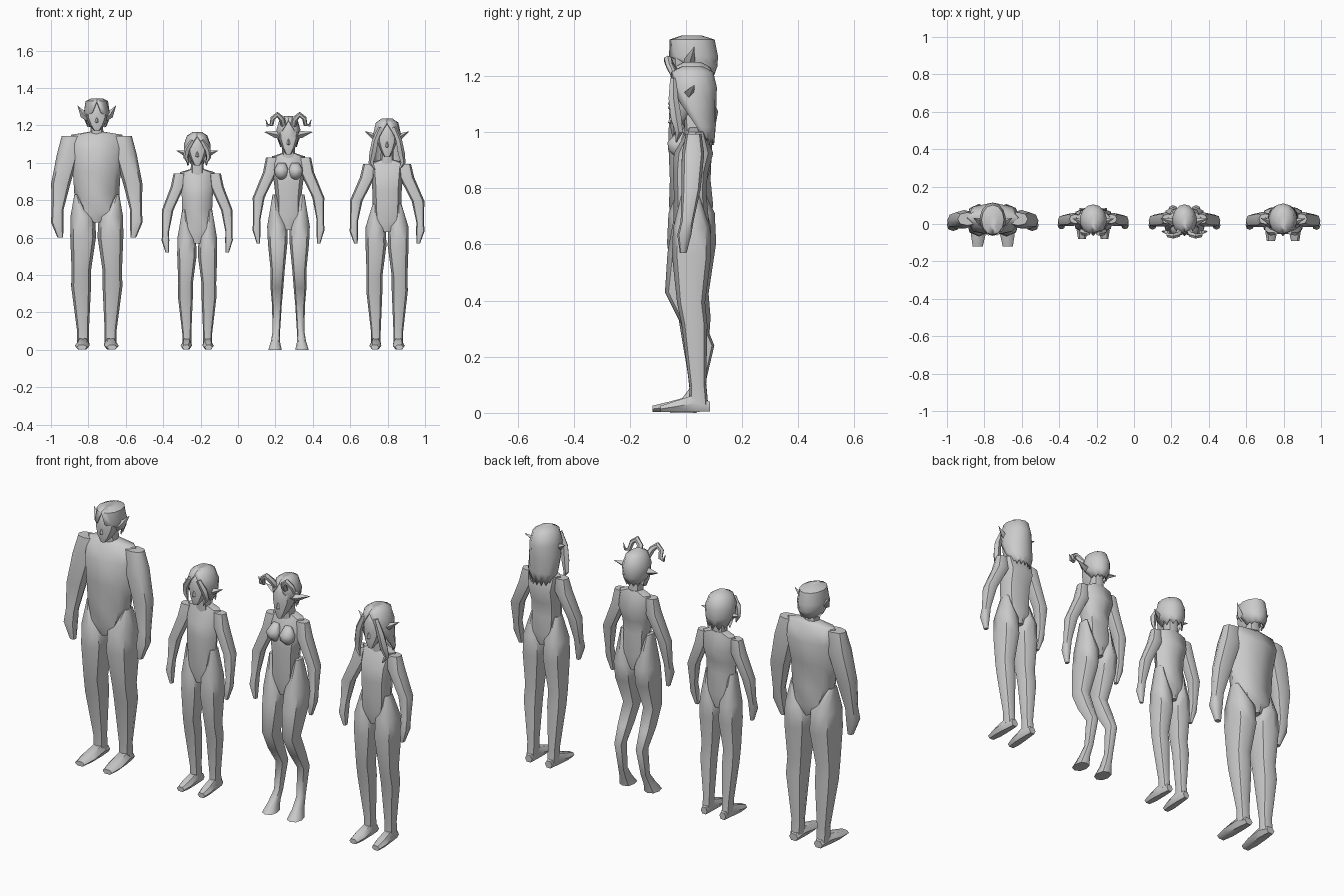
import bpy, bmesh, math
from mathutils import Vector


def mesh_object(name, verts, faces, location):
    bm = bmesh.new()
    vs = [bm.verts.new(v) for v in verts]
    for f in faces:
        bm.faces.new([vs[i] for i in f])
    bmesh.ops.recalc_face_normals(bm, faces=bm.faces)
    me = bpy.data.meshes.new(name)
    bm.to_mesh(me)
    bm.free()
    ob = bpy.data.objects.new(name, me)
    ob.location = location
    bpy.context.collection.objects.link(ob)
    return ob


def skin(name, rings, location):
    """Join closed rings of equal length and cap both ends."""
    n = len(rings[0])
    faces = [(k * n + i, k * n + (i + 1) % n, (k + 1) * n + (i + 1) % n, (k + 1) * n + i)
             for k in range(len(rings) - 1) for i in range(n)]
    faces += [list(range(n)), [(len(rings) - 1) * n + i for i in range(n)]]
    return mesh_object(name, [v for r in rings for v in r], faces, location)


def loft(name, sections, x0, n=8, axis='z', side=1, power=0.85):
    """Sections are (x, y, z, r1, r2), lying flat (axis z) or upright (axis y)."""
    rings = []
    for x, y, z, r1, r2 in sections:
        ring = []
        for i in range(n):
            a = 2 * math.pi * i / n
            u = math.copysign(abs(math.cos(a)) ** power, math.cos(a)) * r1
            v = math.copysign(abs(math.sin(a)) ** power, math.sin(a)) * r2
            ring.append((side * (x + u), y + v, z) if axis == 'z' else (side * (x + u), y, z + v))
        rings.append(ring)
    return skin(name, rings, (x0, 0, 0))


def tube(name, path, x0, n=5, side=1):
    """Tapered tube through points (x, y, z, radius)."""
    pts = [Vector(p[:3]) for p in path]
    rings = []
    for k, p in enumerate(pts):
        d = pts[min(k + 1, len(pts) - 1)] - pts[max(k - 1, 0)]
        u = d.cross(Vector((0, 1, 0))).normalized()
        w = d.cross(u).normalized()
        r = path[k][3]
        ring = [p + (u * math.cos(6.28319 * i / n) + w * math.sin(6.28319 * i / n)) * r for i in range(n)]
        rings.append([(side * v.x, v.y, v.z) for v in ring])
    return skin(name, rings, (x0, 0, 0))


def hair_shell(name, rings, x0, n=12, jag=0.02):
    """Shell open to the front: rings are (z, y, rx, ry, half opening in degrees)."""
    verts, faces = [], []
    for k, (z, y, rx, ry, gap) in enumerate(rings):
        for i in range(n + 1):
            g = math.radians(gap)
            a = -math.pi / 2 + g + (2 * math.pi - 2 * g) * i / n
            dz = jag * (i % 2) if k == len(rings) - 1 else 0
            verts.append((rx * math.cos(a), y + ry * math.sin(a), z + dz))
    m = n + 1
    for k in range(len(rings) - 1):
        faces += [(k * m + i, k * m + i + 1, (k + 1) * m + i + 1, (k + 1) * m + i) for i in range(n)]
    faces.append(list(range(m)))
    ob = mesh_object(name, verts, faces, (x0, 0, 0))
    mod = ob.modifiers.new("thickness", 'SOLIDIFY')
    mod.thickness = 0.006
    return ob


def figure(tag, x0, zs, zw, zc, zh, s, a, chest, w, h, depth, arm_r, chin, top, head_w, toe, ear, hoofed=False):
    d = depth
    # torso from neck base to crotch point
    zm = zs - 0.08
    loft(tag + "_torso", [
        (0, .035, zs + .012, .035, .03), (0, .035, zs - .005, s * .72, .035 * d),
        (0, .027, zm, chest * 1.06, .07 * d), (0, .015, zm * .5 + zw * .5, (chest + w) / 2, .062 * d),
        (0, .015, zw, w, .058 * d), (0, .018, zw * .4 + zc * .6, h * .62, .063 * d),
        (0, .018, zc, .02, .055 * d)], x0)
    # neck, head and nose
    loft(tag + "_neck", [(0, .03, zs - .02, .036, .034), (0, .025, chin + .07, .032, .034)], x0)
    H, q = top - chin, head_w / .057
    loft(tag + "_head", [
        (0, -.035, chin, .014, .014), (0, -.012, chin + .2 * H, .036 * q, .044),
        (0, .012, chin + .45 * H, .054 * q, .066), (0, .02, chin + .72 * H, head_w, .075),
        (0, .022, chin + .92 * H, .043 * q, .058), (0, .022, chin + .99 * H, .015, .02)], x0)
    tube(tag + "_nose", [(0, -.05, chin + .46 * H, .003), (0, -.056, chin + .3 * H, .009),
                         (0, -.04, chin + .25 * H, .004)], x0, 4)
    for side, lr in ((1, "left"), (-1, "right")):
        # arm with hand
        L = zs - zh
        r = arm_r
        loft(f"{tag}_arm_{lr}", [
            (s - r * 1.1, .027, zs - .012, r * 1.05, .028 * d),
            (s - r * .75, .025, zs - .19 * L, r * 1.2, .04 * d),
            (a - r * 1.05, .018, zs - .48 * L, r * 1.03, .034 * d),
            (a - r * .7, .004, zs - .74 * L, r * .62, .023 * d),
            (a - r * .67, -.006, zs - .85 * L, r * .68, .025 * d),
            (a - r * 1.0, -.01, zh, r * .3, .012 * d)], x0, 8, 'z', side)
        # leg
        k, f = h / .115, zc / .64
        if hoofed:
            leg = [(.075, .015, zw, .01, .03), (.06, .02, .66, .054, .07), (.058, .008, .57, .052, .074),
                   (.058, -.025, .43, .038, .05), (.062, .02, .33, .034, .045), (.062, .068, .24, .026, .033),
                   (.065, .045, .1, .02, .023), (.07, .015, .045, .024, .034), (.072, -.01, 0, .036, .048)]
        else:
            leg = [(w - .012, .015, zw, .012, .03), (.061 * k, .02, .67 * f, .053 * k, .066 * d),
                   (.059 * k, .02, .57 * f, .056 * k, .07 * d), (.067 * k, .018, .4 * f, .042 * k, .05 * d),
                   (.068 * k, .03, .32 * f, .043 * k, .046 * d), (.06 * k, .042, .1 * f, .026 * k, .03),
                   (.06 * k, .045, .03, .026 * k, .034)]
            # foot
            loft(f"{tag}_foot_{lr}", [
                (.058 * k, .085, .022, .02 * k, .02), (.06 * k, .03, .034, .028 * k, .034),
                (.063 * k, toe * .45, .022, .032 * k, .022), (.065 * k, toe, .014, .022 * k, .013)],
                x0, 6, 'y', side)
        loft(f"{tag}_leg_{lr}", leg, x0, 8, 'z', side)
        # pointed ear
        bx, bz, tx, tz, er = ear
        tube(f"{tag}_ear_{lr}", [(bx - .015, .005, bz, er * .7), (bx + .01, .012, bz + (tz - bz) * .3, er),
                                 (tx, .03, tz, .001)], x0, 4, side)


# four bodies, left to right
figure("broad", -.755, 1.155, .83, .68, .6, .19, .245, .135, .12, .142, 1.25, .05, 1.17, 1.335, .063, -.12,
       (.06, 1.235, .102, 1.305, .02))
figure("small", -.218, .955, .75, .57, .52, .128, .19, .084, .08, .107, .88, .03, .985, 1.155, .056, -.08,
       (.055, 1.045, .11, 1.065, .016))
figure("horned", .27, 1.04, .83, .64, .57, .122, .192, .086, .07, .112, .95, .031, 1.045, 1.235, .057, -.07,
       (.055, 1.145, .128, 1.165, .02), hoofed=True)
figure("long_haired", .797, 1.005, .78, .63, .57, .13, .2, .08, .077, .115, 1.0, .033, 1.03, 1.22, .057, -.09,
       (.06, 1.13, .118, 1.168, .017))

# hair caps
hair_shell("broad_hair", [(1.345, .02, .03, .035, 0), (1.33, .022, .06, .08, 0), (1.27, .024, .07, .09, 20),
                          (1.235, .026, .068, .086, 85), (1.19, .03, .05, .066, 100)], -.755, 12, .01)
hair_shell("small_hair", [(1.165, .02, .025, .03, 0), (1.145, .02, .055, .068, 0), (1.1, .022, .072, .083, 24),
                          (1.05, .025, .07, .078, 48), (.985, .035, .055, .06, 75)], -.218, 12, .03)
hair_shell("horned_hair", [(1.25, .022, .022, .03, 0), (1.232, .022, .048, .065, 0), (1.18, .022, .065, .083, 28),
                           (1.13, .026, .06, .076, 75), (1.085, .03, .045, .055, 100)], .27, 12, .015)
hair_shell("long_haired_hair", [(1.236, .022, .03, .035, 0), (1.215, .022, .06, .075, 0), (1.16, .024, .075, .086, 26),
                                (1.1, .028, .078, .08, 55), (1.02, .04, .08, .066, 88),
                                (.955, .05, .06, .05, 110)], .797, 12, .025)

for side, lr in ((1, "left"), (-1, "right")):
    # loose front strands
    tube(f"long_haired_strand_{lr}", [(.035, -.045, 1.19, .012), (.062, -.045, 1.12, .018), (.075, -.035, 1.05, .02),
                                      (.085, -.025, 1.0, .014), (.065, -.035, .965, .003)], .797, 5, side)
    tube(f"small_strand_{lr}", [(.025, -.05, 1.12, .012), (.055, -.045, 1.07, .016),
                                (.062, -.035, 1.03, .013), (.045, -.04, .99, .002)], -.218, 5, side)
    # curled horn
    tube(f"horned_horn_{lr}", [(.025, -.03, 1.2, .016), (.035, -.055, 1.235, .016), (.06, -.065, 1.258, .015),
                               (.085, -.06, 1.238, .013), (.09, -.045, 1.205, .011), (.112, -.04, 1.2, .007),
                               (.122, -.04, 1.232, .001)], .27, 6, side)
    # chest
    loft(f"horned_chest_{lr}", [(.036, -.02, 1.0, .02, .012), (.038, -.028, .965, .038, .038),
                                (.038, -.025, .935, .034, .038), (.034, -.015, .91, .02, .02)], .27, 8, 'z', side)

# soft shading with firm edges
bpy.ops.object.select_all(action='SELECT')
bpy.context.view_layer.objects.active = bpy.context.scene.objects[0]
bpy.ops.object.shade_smooth_by_angle(angle=math.radians(50))
